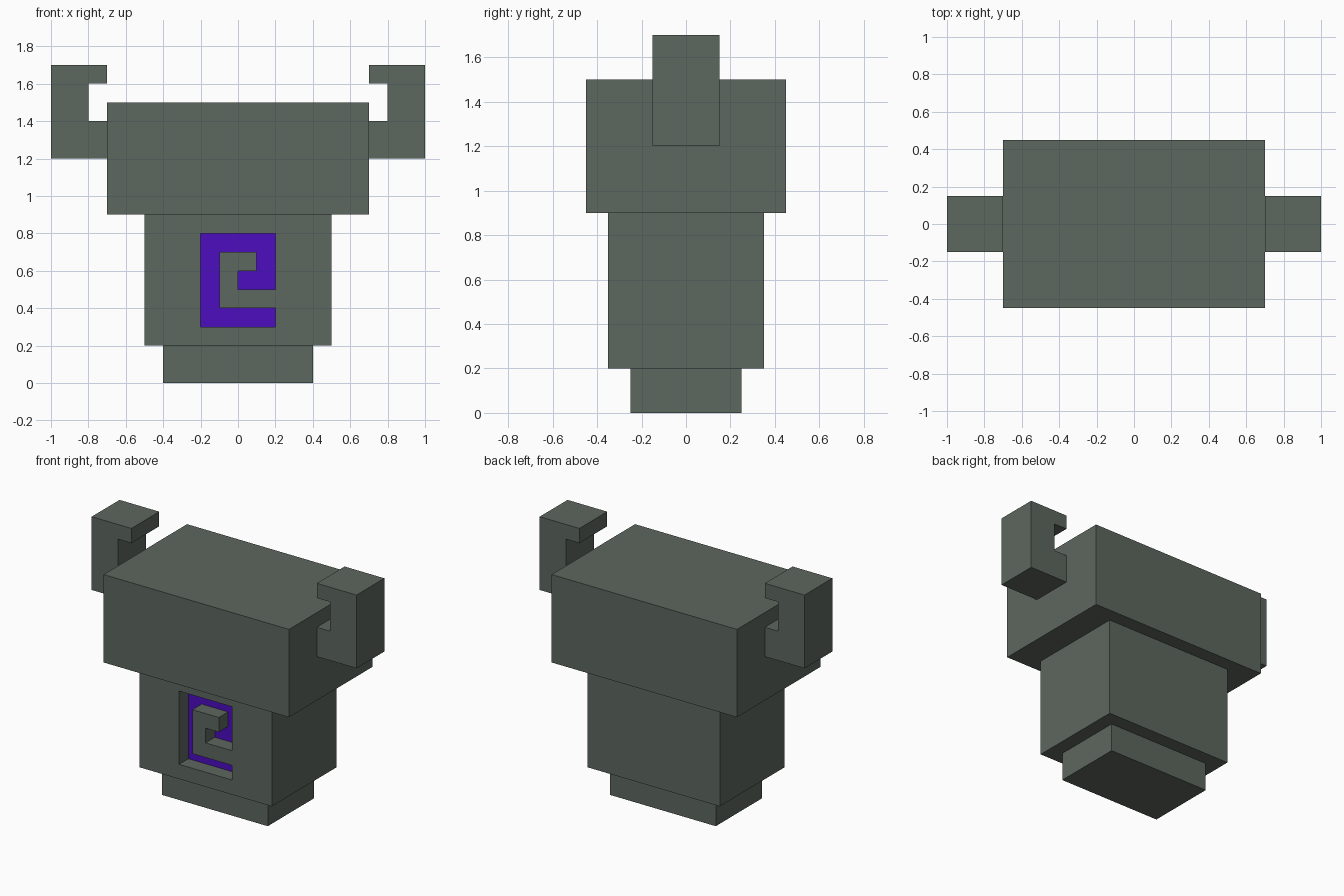
import bpy
import bmesh

cube = bpy.data.objects.get("Cube")
if cube:
    bpy.data.objects.remove(cube, do_unlink=True)


def make_material(name, color):
    mat = bpy.data.materials.new(name)
    mat.use_nodes = True
    mat.diffuse_color = color
    mat.node_tree.nodes["Principled BSDF"].inputs["Base Color"].default_value = color
    return mat


stone = make_material("grey green stone", (0.108, 0.135, 0.112, 1))
purple = make_material("purple", (0.074, 0.004, 0.515, 1))


def prism(name, outline, y0, y1):
    """Extrude an outline in the x-z plane from y0 to y1."""
    bm = bmesh.new()
    face = bm.faces.new([bm.verts.new((x, y0, z)) for x, z in outline])
    new = bmesh.ops.extrude_face_region(bm, geom=[face])["geom"]
    verts = [v for v in new if isinstance(v, bmesh.types.BMVert)]
    bmesh.ops.translate(bm, verts=verts, vec=(0, y1 - y0, 0))
    bmesh.ops.recalc_face_normals(bm, faces=bm.faces)
    mesh = bpy.data.meshes.new(name)
    bm.to_mesh(mesh)
    bm.free()
    mesh.materials.append(stone)
    obj = bpy.data.objects.new(name, mesh)
    bpy.context.collection.objects.link(obj)
    return obj


def block(name, half_x, half_y, z0, z1):
    outline = [(-half_x, z0), (half_x, z0), (half_x, z1), (-half_x, z1)]
    return prism(name, outline, -half_y, half_y)


# Stacked blocks
block("base", 0.4, 0.25, 0, 0.2)
body = block("body", 0.5, 0.35, 0.2, 0.9)
block("head", 0.7, 0.45, 0.9, 1.5)

# Hooked horns on both sides
hook = [(0.7, 1.2), (1, 1.2), (1, 1.7), (0.7, 1.7),
        (0.7, 1.6), (0.8, 1.6), (0.8, 1.4), (0.7, 1.4)]
for side, sign in (("left", 1), ("right", -1)):
    prism(side + "_horn", [(sign * x, z) for x, z in hook], -0.15, 0.15)

# Spiral groove carved into the front of the body
spiral = [(-0.2, 0.3), (0.2, 0.3), (0.2, 0.4), (-0.1, 0.4), (-0.1, 0.7), (0.1, 0.7),
          (0.1, 0.6), (0, 0.6), (0, 0.5), (0.2, 0.5), (0.2, 0.8), (-0.2, 0.8)]
floor_y = -0.25
cutter = prism("spiral_cutter", spiral, -0.5, floor_y)
cutter.hide_render = True
cut = body.modifiers.new("spiral_groove", "BOOLEAN")
cut.operation = "DIFFERENCE"
cut.solver = "EXACT"
cut.object = cutter
bpy.context.view_layer.update()
graph = bpy.context.evaluated_depsgraph_get()
carved = bpy.data.meshes.new_from_object(body.evaluated_get(graph))
body.modifiers.clear()
body.data = carved
bpy.data.objects.remove(cutter, do_unlink=True)

# Purple groove floor
carved.materials.clear()
carved.materials.append(stone)
carved.materials.append(purple)
for face in carved.polygons:
    on_floor = face.normal.y < -0.9 and abs(face.center.y - floor_y) < 0.01
    face.material_index = 1 if on_floor else 0
